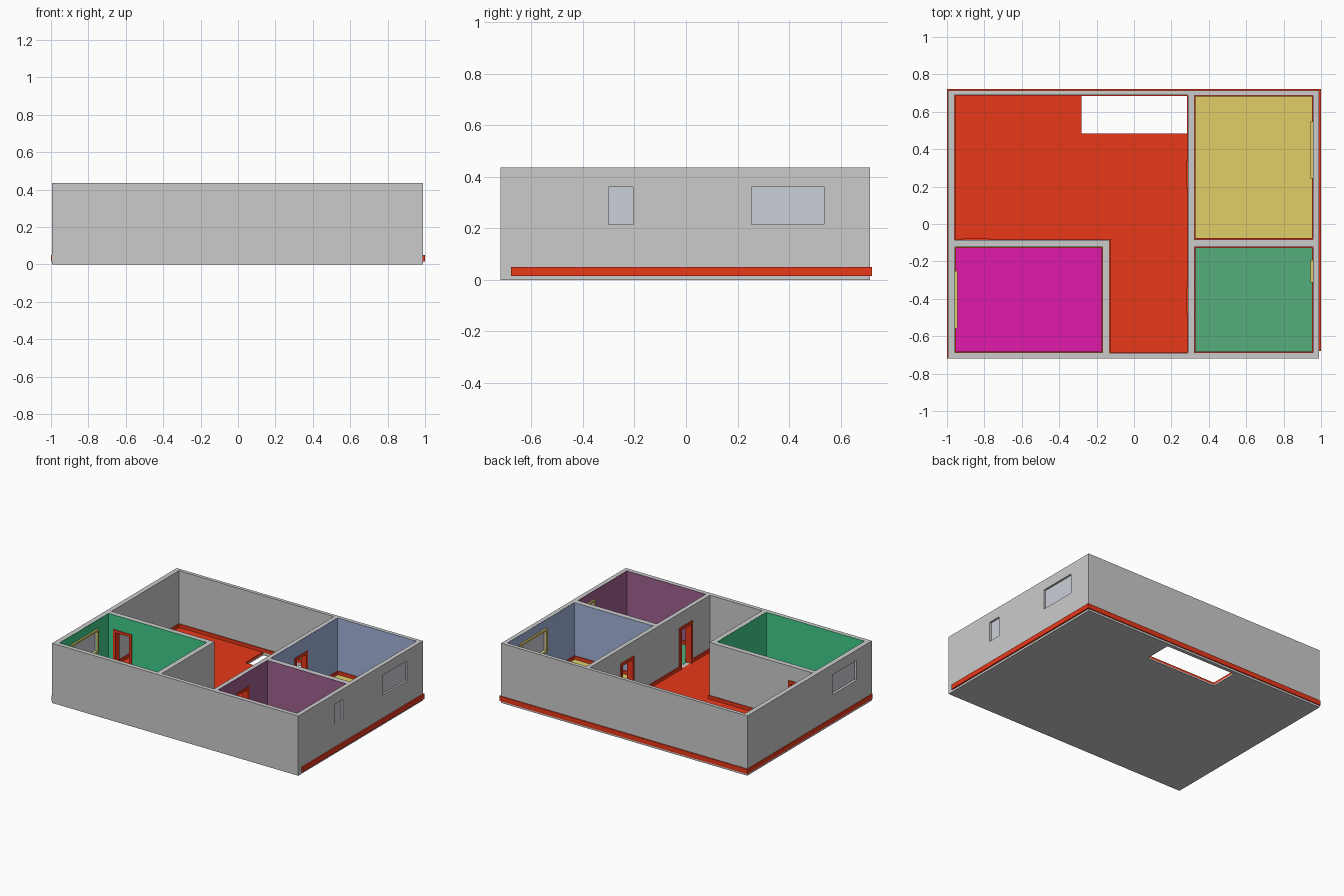
import bpy, bmesh
from mathutils import Vector

if "Cube" in bpy.data.objects:
    bpy.data.objects.remove(bpy.data.objects["Cube"])

COLORS = {
    "red": (0.82, 0.04, 0.01), "magenta": (0.75, 0.01, 0.4), "yellow": (0.75, 0.62, 0.14),
    "green": (0.09, 0.42, 0.2), "wall_green": (0.05, 0.6, 0.25), "wall_blue": (0.36, 0.45, 0.7),
    "wall_purple": (0.35, 0.12, 0.28), "glass": (0.6, 0.63, 0.69),
}
mats = {}
for key, c in COLORS.items():
    mats[key] = bpy.data.materials.new(key)
    mats[key].diffuse_color = (*c, 1)

cut_col = bpy.data.collections.new("cutters")
bpy.context.scene.collection.children.link(cut_col)
pierced = []          # objects that receive door and window openings


def make(name, bm, mat=None, pierce=False, col=None):
    bmesh.ops.recalc_face_normals(bm, faces=bm.faces)
    me = bpy.data.meshes.new(name)
    bm.to_mesh(me)
    bm.free()
    ob = bpy.data.objects.new(name, me)
    (col or bpy.context.scene.collection).objects.link(ob)
    if mat:
        me.materials.append(mats[mat])
    if pierce:
        pierced.append(ob)
    return ob


def add_box(bm, x0, x1, y0, y1, z0, z1):
    vs = bmesh.ops.create_cube(bm, size=1)["verts"]
    for v in vs:
        v.co = ((x0 + x1) / 2 + v.co.x * (x1 - x0), (y0 + y1) / 2 + v.co.y * (y1 - y0),
                (z0 + z1) / 2 + v.co.z * (z1 - z0))


def box(name, *dims, mat=None, pierce=False, col=None):
    bm = bmesh.new()
    add_box(bm, *dims)
    return make(name, bm, mat, pierce, col)


def prism(name, pts, z0, z1, mat=None):
    bm = bmesh.new()
    face = bm.faces.new([bm.verts.new((x, y, z0)) for x, y in pts])
    ext = bmesh.ops.extrude_face_region(bm, geom=[face], use_keep_orig=True)["geom"]
    for v in ext:
        if isinstance(v, bmesh.types.BMVert):
            v.co.z = z1
    return make(name, bm, mat)


def ring(name, pts, t0, t1, z0, z1, mat):
    """Band following a counter-clockwise right-angled outline, inset from t0 to t1."""
    bm = bmesh.new()
    n = len(pts)
    P = [Vector(p) for p in pts]
    rows = []
    for i in range(n):
        a, b = (P[i] - P[i - 1]).normalized(), (P[(i + 1) % n] - P[i]).normalized()
        inward = Vector((-a.y - b.y, a.x + b.x))
        o, q = P[i] + inward * t0, P[i] + inward * t1
        rows.append([bm.verts.new(c) for c in
                     ((o.x, o.y, z0), (q.x, q.y, z0), (q.x, q.y, z1), (o.x, o.y, z1))])
    for i in range(n):
        r, s = rows[i], rows[(i + 1) % n]
        for k in range(4):
            bm.faces.new((r[k], r[(k + 1) % 4], s[(k + 1) % 4], s[k]))
    return make(name, bm, mat, True)


def frame(name, along, a0, a1, z0, z1, d0, d1, w, mat, sill):
    """Frame of border w; along is the axis it runs on, d0..d1 its depth on the other."""
    bm = bmesh.new()
    low = z0 + w if sill else z0
    parts = [(a0, a0 + w, low, z1 - w), (a1 - w, a1, low, z1 - w), (a0, a1, z1 - w, z1)]
    if sill:
        parts.append((a0, a1, z0, z0 + w))
    for p0, p1, q0, q1 in parts:
        dims = (p0, p1, d0, d1) if along == "x" else (d0, d1, p0, p1)
        add_box(bm, *dims, q0, q1)
    make(name, bm, mat)


H, FLOOR = 0.435, 0.025

# Walls
for name, *dims in (
    ("front_wall", -0.995, 0.99, -0.72, -0.69, 0), ("back_wall", -0.995, 0.99, 0.69, 0.715, 0),
    ("left_wall", -0.995, -0.96, -0.69, 0.69, 0), ("right_wall", 0.96, 0.99, -0.69, 0.69, 0),
    ("centre_partition", 0.29, 0.32, -0.69, 0.69, 0.005),
    ("right_cross_partition", 0.32, 0.96, -0.12, -0.085, 0.005),
    ("left_cross_partition", -0.96, -0.13, -0.12, -0.085, 0.005),
    ("left_room_partition", -0.165, -0.13, -0.69, -0.12, 0.005),
):
    box(name, *dims, H, pierce=True)

# Base slab and hall floor, notched for the stairwell
notch = [(0.29, 0.485), (-0.28, 0.485), (-0.28, 0.69), (-0.96, 0.69)]
prism("base_slab", [(-0.96, -0.69), (0.96, -0.69), (0.96, 0.69), (0.29, 0.69)] + notch, 0, 0.01)
prism("hall_floor", [(-0.96, -0.085), (-0.13, -0.085), (-0.13, -0.69), (0.29, -0.69)] + notch,
      0.01, FLOOR, "red")
ring("hall_skirting", [(-0.96, -0.085), (-0.13, -0.085), (-0.13, -0.69), (0.29, -0.69),
                       (0.29, 0.69), (-0.96, 0.69)], 0, 0.006, FLOOR, 0.05, "red")

# Coloured rooms: floor, wall lining, skirting
for name, x0, x1, y0, y1, floor, lining in (
    ("front_left_room", -0.96, -0.165, -0.69, -0.12, "magenta", "wall_green"),
    ("front_right_room", 0.32, 0.96, -0.69, -0.12, "green", "wall_purple"),
    ("back_right_room", 0.32, 0.96, -0.085, 0.69, "yellow", "wall_blue"),
):
    rect = [(x0, y0), (x1, y0), (x1, y1), (x0, y1)]
    prism(name + "_floor", rect, 0.01, FLOOR, floor)
    ring(name + "_lining", rect, 0, 0.003, FLOOR, H - 0.0005, lining)
    ring(name + "_skirting", rect, 0.002, 0.009, FLOOR, 0.05, "red")

# Outer plinth bands
box("right_plinth", 0.985, 1.0, -0.68, 0.715, 0.015, 0.05, mat="red")
box("left_plinth", -1.0, -0.99, -0.72, 0.715, 0.015, 0.05, mat="red")
box("back_plinth", -1.0, 1.0, 0.71, 0.722, 0.015, 0.05, mat="red")

# Doors: opening and frame
for name, along, a0, a1, d0, d1 in (
    ("front_left_door", "x", -0.92, -0.77, -0.12, -0.085),
    ("front_right_door", "y", -0.485, -0.335, 0.29, 0.32),
    ("back_right_door", "y", 0.19, 0.34, 0.29, 0.32),
):
    c0, c1 = d0 - 0.03, d1 + 0.03
    dims = (a0, a1, c0, c1) if along == "x" else (c0, c1, a0, a1)
    box(name + "_cutter", *dims, FLOOR - 0.001, 0.33, col=cut_col)
    frame(name + "_frame", along, a0, a1, FLOOR, 0.33, d0 - 0.008, d1 + 0.008, 0.02, "red", False)

# Windows: opening, glass, inner casing
for name, side, y0, y1 in (("left_window", -1, -0.545, -0.265),
                           ("small_window", 1, -0.3, -0.205),
                           ("large_window", 1, 0.255, 0.535)):
    def xs(a, b):
        return sorted((side * a, side * b))
    box(name + "_cutter", *xs(0.9, 1.1), y0, y1, 0.215, 0.36, col=cut_col)
    box(name + "_glass", *xs(0.968, 0.976), y0, y1, 0.215, 0.36, mat="glass")
    frame(name + "_casing", "y", y0 - 0.013, y1 + 0.013, 0.202, 0.373, *xs(0.945, 0.959),
          0.013, "yellow", True)

# Cut the openings, then drop the cutters
for ob in pierced:
    m = ob.modifiers.new("openings", "BOOLEAN")
    m.operation, m.solver = "DIFFERENCE", "EXACT"
    m.operand_type, m.collection = "COLLECTION", cut_col
deps = bpy.context.evaluated_depsgraph_get()
done = [(ob, bpy.data.meshes.new_from_object(ob.evaluated_get(deps))) for ob in pierced]
for ob, me in done:
    ob.modifiers.clear()
    ob.data = me
for c in list(cut_col.objects):
    bpy.data.objects.remove(c)
bpy.data.collections.remove(cut_col)

for m in bpy.data.materials:
    if m.users and not m.is_grease_pencil:
        m.use_nodes = True
        m.node_tree.nodes["Principled BSDF"].inputs["Base Color"].default_value = m.diffuse_color
